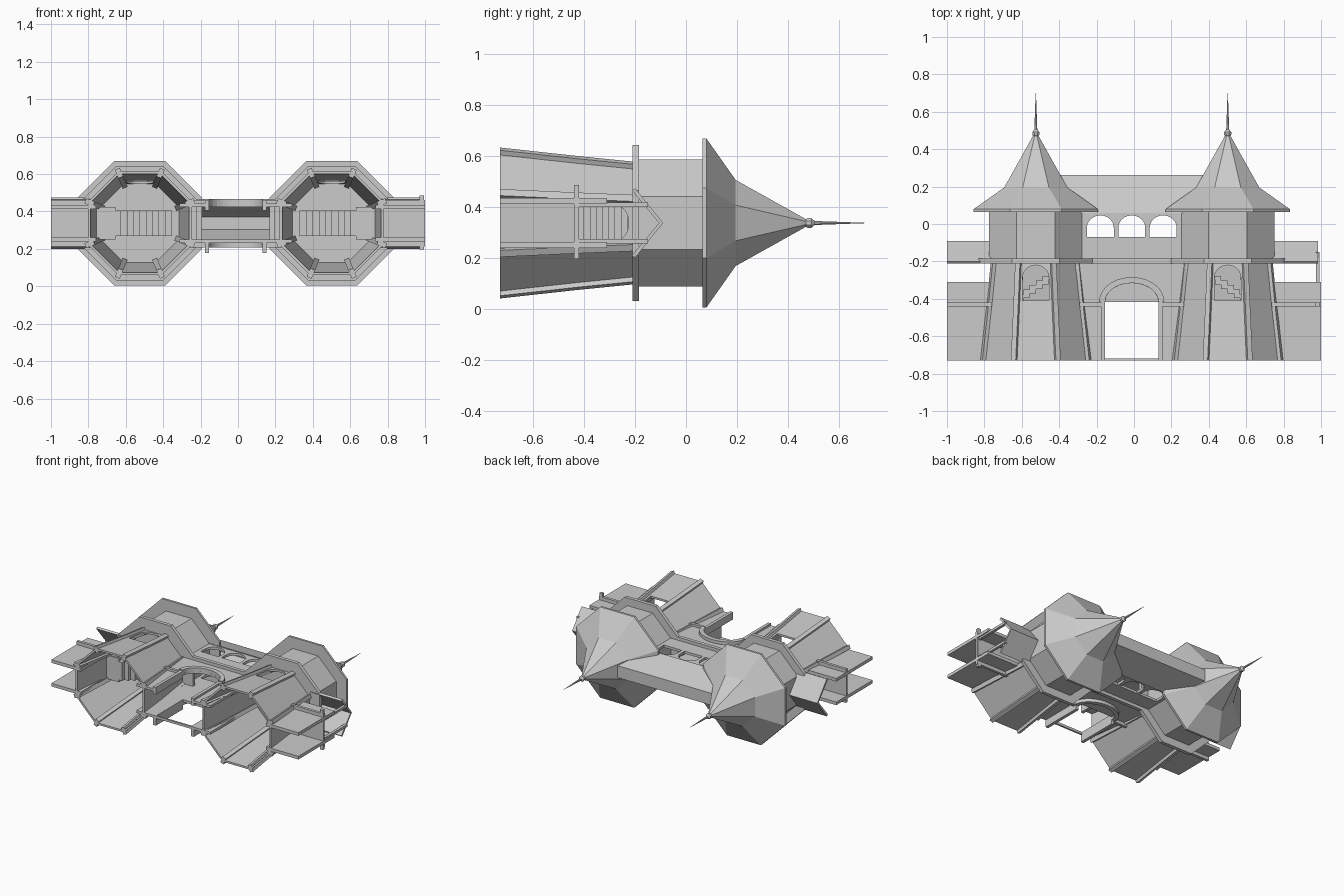
import bpy, bmesh, math
from mathutils import Vector

if "Cube" in bpy.data.objects:
    bpy.data.objects.remove(bpy.data.objects["Cube"], do_unlink=True)

GREY = (0.6, 0.6, 0.6, 1)
stone = bpy.data.materials.new("plain grey")
stone.use_nodes = True
stone.diffuse_color = GREY
stone.node_tree.nodes["Principled BSDF"].inputs["Base Color"].default_value = GREY

MID = -0.012      # middle of the gatehouse across x
DEPTH = 0.337     # middle of the gatehouse across z
SPACING = 0.513   # tower offset from the middle
CORNER = math.cos(math.pi / 8)


def finish(name, bm):
    bmesh.ops.recalc_face_normals(bm, faces=bm.faces)
    mesh = bpy.data.meshes.new(name)
    bm.to_mesh(mesh)
    bm.free()
    mesh.materials.append(stone)
    ob = bpy.data.objects.new(name, mesh)
    bpy.context.collection.objects.link(ob)
    return ob


def loft(name, rings, closed=False):
    """Skin a row of equal point rings; cap the ends or join them."""
    bm = bmesh.new()
    loops = [[bm.verts.new(p) for p in ring] for ring in rings]
    pairs = list(zip(loops, loops[1:]))
    if closed:
        pairs.append((loops[-1], loops[0]))
    else:
        bm.faces.new(loops[0])
        bm.faces.new(loops[-1])
    n = len(loops[0])
    for a, b in pairs:
        for i in range(n):
            j = (i + 1) % n
            bm.faces.new((a[i], a[j], b[j], b[i]))
    return finish(name, bm)


def octagon(name, cx, profile, closed=False):
    """Eight-sided turned shape along y, from (height, apothem) pairs."""
    rings = []
    for y, a in profile:
        r = a / CORNER
        angles = [math.pi / 8 + k * math.pi / 4 for k in range(8)]
        rings.append([(cx + r * math.cos(t), y, DEPTH + r * math.sin(t)) for t in angles])
    return loft(name, rings, closed)


def prism(name, points, lo, hi, axis="z"):
    """Extrude an (x, y) outline along z, or a (y, z) outline along x."""
    place = (lambda p, d: (p[0], p[1], d)) if axis == "z" else (lambda p, d: (d, p[0], p[1]))
    return loft(name, [[place(p, d) for p in points] for d in (lo, hi)])


def box(name, x0, x1, y0, y1, z0, z1):
    return prism(name, [(x0, y0), (x1, y0), (x1, y1), (x0, y1)], z0, z1)


def arc(cx, cy, rx, ry, n=12):
    return [(cx + rx * math.cos(math.pi * k / n), cy + ry * math.sin(math.pi * k / n))
            for k in range(n + 1)]


def arch(cx, half, bottom, spring, rise):
    return [(cx - half, bottom), (cx + half, bottom)] + arc(cx, spring, half, rise)


def cut(ob, cutter):
    cutter.hide_render = True
    mod = ob.modifiers.new("opening", "BOOLEAN")
    mod.operation = "DIFFERENCE"
    mod.solver = "EXACT"
    mod.object = cutter
    bpy.context.view_layer.objects.active = ob
    bpy.ops.object.modifier_apply(modifier=mod.name)
    bpy.data.objects.remove(cutter, do_unlink=True)


def mirrored(z0, z1):
    """The front depth range and its copy at the back."""
    return (("front", z0, z1), ("back", 2 * DEPTH - z1, 2 * DEPTH - z0))


BATTER = [(-0.73, 0.278), (-0.42, 0.244), (-0.2, 0.222)]

for side, label in ((-1, "right"), (1, "left")):
    cx = MID + side * SPACING

    # flared tower base, hollow and open underneath
    inner = [(y, a - 0.014) for y, a in reversed(BATTER)]
    base = octagon(label + "_tower_base", cx, BATTER + inner, closed=True)
    cut(base, prism("window_cutter", arch(cx, 0.07, -0.41, -0.285, 0.065), 0.45, 0.75))
    door = [(y, z) for z, y in arch(DEPTH, 0.066, -0.425, -0.27, 0.045)]
    reach = sorted((cx + side * 0.1, cx + side * 0.4))
    cut(base, prism("door_cutter", door, reach[0], reach[1], "x"))

    # corner ribs following the flare
    for k in range(8):
        t = math.pi / 8 + k * math.pi / 4
        out = Vector((math.cos(t), 0, math.sin(t)))
        across = Vector((-out.z, 0, out.x)) * 0.014
        rings = []
        for y, a in BATTER:
            c = Vector((cx, y, DEPTH)) + out * (a / CORNER)
            rings.append([c - across - out * 0.035, c + across - out * 0.035,
                          c + across + out * 0.014, c - across + out * 0.014])
        loft(label + "_tower_rib", rings)

    # string course, upper storey, roof and finial
    octagon(label + "_tower_band", cx, [(-0.21, 0.306), (-0.184, 0.306)])
    octagon(label + "_tower_storey", cx, [(-0.19, 0.25), (0.07, 0.25)])
    octagon(label + "_tower_roof", cx,
            [(0.064, 0.332), (0.08, 0.332), (0.195, 0.169), (0.48, 0.01)])
    octagon(label + "_finial", cx, [(0.465, 0.012), (0.478, 0.019), (0.492, 0.019),
                                    (0.505, 0.008), (0.7, 0.001)])

    # inner stair climbing from the wall walk
    steps = 9
    for i in range(steps):
        xa, xb = cx + side * (0.135 - i * 0.034), cx + side * (0.101 - i * 0.034)
        y = -0.425 + i * 0.0245
        box(label + "_stair_step", min(xa, xb), max(xa, xb), y - 0.02, y + 0.0245, 0.27, 0.404)

    # side wall with walkway, parapets and mouldings
    x0, x1 = sorted((side * 1.0, cx + side * 0.235))
    for face, z0, z1 in mirrored(0.412, 0.435):
        box(f"{label}_wall_{face}", x0, x1, -0.73, -0.31, z0, z1)
    for face, z0, z1 in mirrored(0.43, 0.46):
        box(f"{label}_wall_moulding_{face}", x0, x1, -0.44, -0.42, z0, z1)
    w0, w1 = sorted((side * 1.0, cx + side * 0.13))
    box(label + "_walkway", w0, w1, -0.44, -0.426, 0.25, 0.424)

    # open gabled roof above the walkway
    end = -1.0 if side < 0 else 0.985
    r0, r1 = sorted((end, cx + side * 0.235))
    gable = [(-0.2, 0.2), (-0.09, DEPTH), (-0.2, 0.474),
             (-0.212, 0.464), (-0.106, DEPTH), (-0.212, 0.21)]
    prism(label + "_walk_roof", gable, r0, r1, "x")

# timber frame carrying the free end of the left walk roof
box("frame_beam", 0.97, 0.995, -0.44, -0.42, 0.196, 0.486)
for face, z0, z1 in mirrored(0.4, 0.418):
    box(f"frame_post_{face}", 0.972, 0.992, -0.42, -0.15, z0, z1)

# central gate walls with gallery arches
GATE_HALF, SPRING = 0.142, -0.416
for face, z0, z1 in mirrored(0.425, 0.443):
    wall = box("gate_wall_" + face, MID - 0.3, MID + 0.3, -0.73, 0.075, z0, z1)
    for k in (-1, 0, 1):
        hole = arch(MID + k * 0.168, 0.072, -0.07, -0.02, 0.066)
        cut(wall, prism("gallery_cutter", hole, z0 - 0.1, z1 + 0.1))
    if face == "front":
        gap = arch(MID, GATE_HALF, -0.75, SPRING, 0.1)
    else:
        gap = [(MID - GATE_HALF, -0.75), (MID + GATE_HALF, -0.75),
               (MID + GATE_HALF, SPRING), (MID - GATE_HALF, SPRING)]
    cut(wall, prism("gate_cutter", gap, z0 - 0.1, z1 + 0.1))

# raised arch, jambs, imposts and string course on both faces
for face, z0, z1 in mirrored(0.435, 0.466):
    ring = arc(MID, SPRING, 0.174, 0.132, 20) + arc(MID, SPRING, GATE_HALF, 0.1, 20)[::-1]
    prism("gate_arch_" + face, ring, z0, z1)
    box("gate_string_course_" + face, MID - 0.29, MID + 0.29, -0.21, -0.184, z0, z1)
    for s in (-1, 1):
        a, b = sorted((MID + s * GATE_HALF, MID + s * 0.165))
        box("gate_jamb_" + face, a, b, -0.73, SPRING, z0 - 0.03, z1 - 0.008)
        a, b = sorted((MID + s * 0.165, MID + s * 0.28))
        box("gate_impost_" + face, a, b, -0.44, -0.42, z0, z1 - 0.006)
box("gate_threshold", MID - GATE_HALF, MID + GATE_HALF, -0.73, -0.718, 0.231, 0.249)

# hollow flat-topped roof over the gallery
section = [(0.06, 0.225), (0.262, 0.293), (0.262, 0.381), (0.06, 0.449),
           (0.06, 0.435), (0.25, 0.371), (0.25, 0.303), (0.06, 0.239)]
prism("gate_roof", section, MID - 0.4, MID + 0.4, "x")
